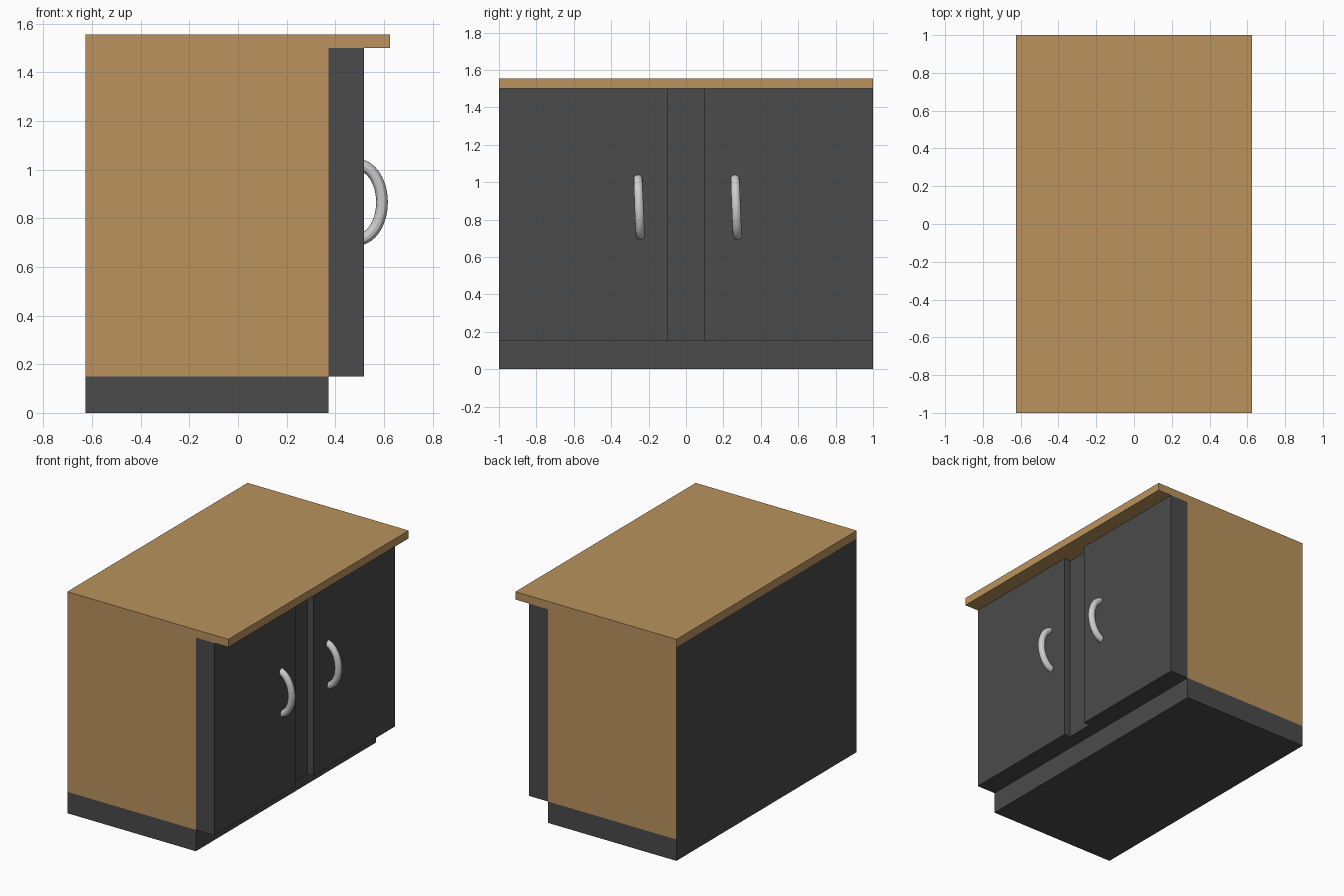
import bpy, bmesh, math
from mathutils import Vector

if "Cube" in bpy.data.objects:
    bpy.data.objects.remove(bpy.data.objects["Cube"])


def material(name, rgb):
    m = bpy.data.materials.new(name)
    m.diffuse_color = (*rgb, 1)
    m.use_nodes = True
    m.node_tree.nodes["Principled BSDF"].inputs["Base Color"].default_value = m.diffuse_color
    return m


WOOD = material("light_wood", (0.49, 0.29, 0.107))
DARK = material("charcoal", (0.069, 0.069, 0.069))
METAL = material("pale_metal", (0.62, 0.62, 0.62))


def box(name, lo, hi, mats, rule=None):
    """Box between two corners; rule(face) gives the material index."""
    lo, hi = Vector(lo), Vector(hi)
    bm = bmesh.new()
    bmesh.ops.create_cube(bm, size=1)
    for v in bm.verts:
        v.co = (lo + hi) / 2 + v.co * (hi - lo)
    bm.normal_update()
    if rule:
        for f in bm.faces:
            f.material_index = rule(f)
    me = bpy.data.meshes.new(name)
    bm.to_mesh(me)
    bm.free()
    for m in mats:
        me.materials.append(m)
    ob = bpy.data.objects.new(name, me)
    bpy.context.collection.objects.link(ob)
    return ob


BACK, FACE = -0.626, 0.373      # carcass depth along x
DOOR, EDGE = 0.518, 0.625       # door front and worktop edge

# Plinth, carcass with wooden end panels, worktop
box("plinth", (BACK, -1, 0), (FACE, 1, 0.15), [DARK])
box("carcass", (BACK, -1, 0.15), (FACE, 1, 1.5), [DARK, WOOD],
    lambda f: int(abs(f.normal.y) > 0.5))
box("worktop", (BACK, -1, 1.5), (EDGE, 1, 1.555), [WOOD])

# Doors and the recessed post between them
box("centre_post", (FACE, -0.1, 0.15), (0.47, 0.1, 1.5), [DARK])
for side, y0, y1 in (("left", -1, -0.1), ("right", 0.1, 1)):
    box(side + "_door", (FACE, y0, 0.15), (DOOR, y1, 1.5), [DARK])


def handle(name, y):
    """Bowed round bar, slightly tilted, ends sunk in the door."""
    cu = bpy.data.curves.new(name, 'CURVE')
    cu.dimensions = '3D'
    cu.bevel_depth = 0.024
    cu.bevel_resolution = 4
    n = 28
    sp = cu.splines.new('POLY')
    sp.points.add(n)
    for i, p in enumerate(sp.points):
        t = math.pi * (i / n - 0.5)
        p.co = (0.49 + 0.102 * math.cos(t), y - 0.006 * math.sin(t),
                0.866 + 0.154 * math.sin(t), 1)
    cu.materials.append(METAL)
    ob = bpy.data.objects.new(name, cu)
    bpy.context.collection.objects.link(ob)
    bpy.ops.object.select_all(action='DESELECT')
    ob.select_set(True)
    bpy.context.view_layer.objects.active = ob
    bpy.ops.object.convert(target='MESH')
    bpy.ops.object.shade_smooth_by_angle()


# Door handles
handle("left_handle", -0.251)
handle("right_handle", 0.268)
